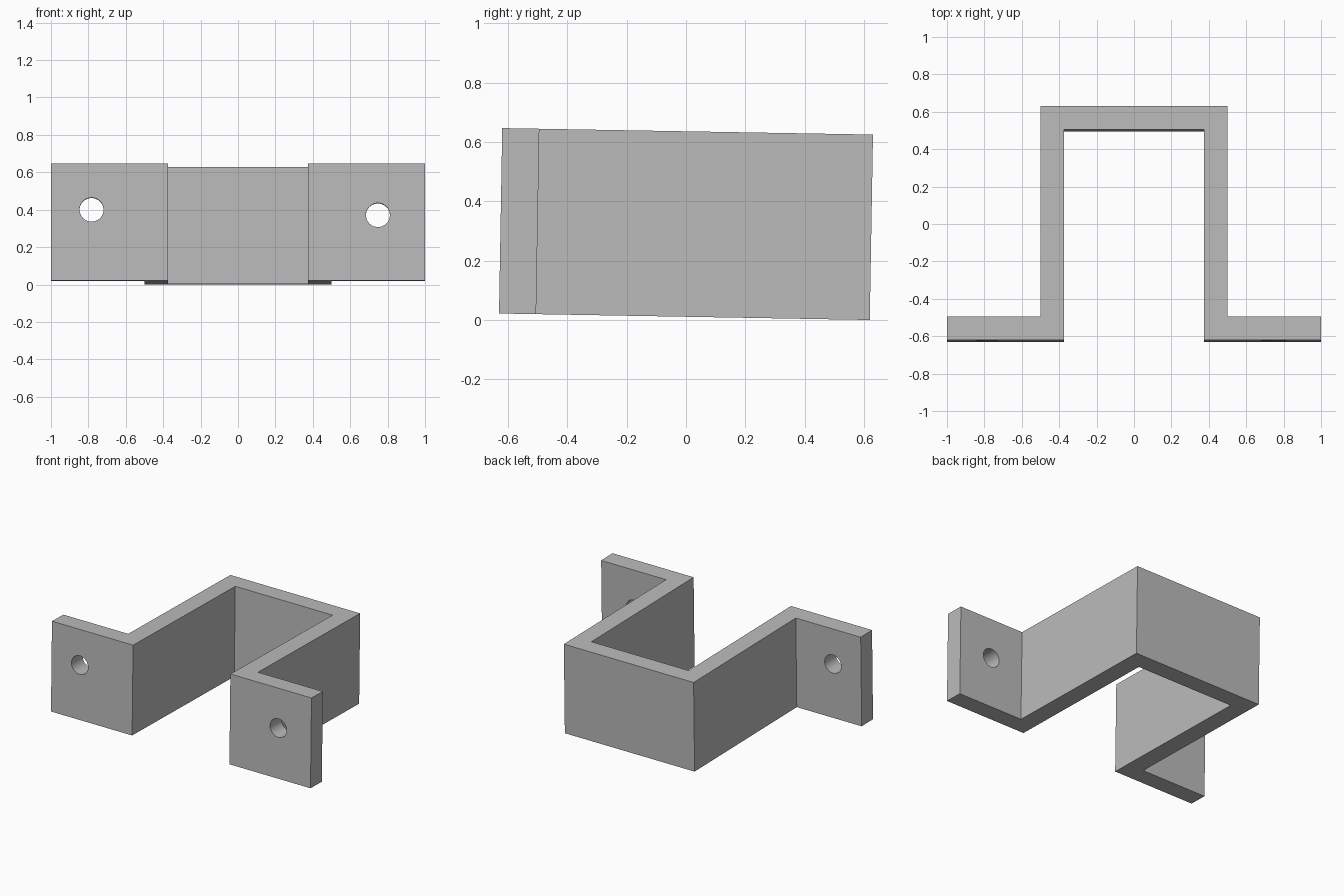
import bpy, bmesh, math
from mathutils import Matrix, Vector

cube = bpy.data.objects.get("Cube")
if cube:
    bpy.data.objects.remove(cube, do_unlink=True)

HEIGHT = 0.625
DEPTH = 1.25
WALL = 0.125
TILT = math.radians(-1)

grey = bpy.data.materials.new("plain grey")
grey.use_nodes = True
colour = (0.5, 0.5, 0.5, 1)
grey.diffuse_color = colour
grey.node_tree.nodes["Principled BSDF"].inputs["Base Color"].default_value = colour


def make_object(name, bm):
    bmesh.ops.recalc_face_normals(bm, faces=bm.faces)
    mesh = bpy.data.meshes.new(name)
    bm.to_mesh(mesh)
    bm.free()
    mesh.materials.append(grey)
    obj = bpy.data.objects.new(name, mesh)
    bpy.context.collection.objects.link(obj)
    return obj


# Bracket: hat-shaped outline, mirrored across x and extruded upwards
front, back = -DEPTH / 2, DEPTH / 2
outer = [(1, front + WALL), (0.5, front + WALL), (0.5, back)]
inner = [(0.375, back - WALL), (0.375, front), (1, front)]
mirror = lambda pts: [(-x, y) for x, y in reversed(pts)]
outline = outer + mirror(outer) + mirror(inner) + inner
bm = bmesh.new()
base = bm.faces.new([bm.verts.new((x, y, -HEIGHT / 2)) for x, y in outline])
top = bmesh.ops.extrude_face_region(bm, geom=[base])["geom"]
bmesh.ops.translate(bm, vec=(0, 0, HEIGHT),
                    verts=[v for v in top if isinstance(v, bmesh.types.BMVert)])
bracket = make_object("bracket", bm)

# Screw holes: one through each flange, at slightly different heights
bm = bmesh.new()
for x, z in ((-0.783, 0.066), (0.748, 0.037)):
    place = Matrix.Translation((x, front + WALL / 2, z)) @ Matrix.Rotation(math.pi / 2, 4, "X")
    bmesh.ops.create_cone(bm, cap_ends=True, segments=48, radius1=0.064,
                          radius2=0.064, depth=WALL * 2, matrix=place)
cutter = make_object("hole_cutter", bm)
cutter.hide_render = True
cutter.hide_viewport = True

cut = bracket.modifiers.new("screw_holes", "BOOLEAN")
cut.operation = "DIFFERENCE"
cut.solver = "EXACT"
cut.object = cutter

# Apply the cut, then remove the cutter
bpy.context.view_layer.objects.active = bracket
bracket.select_set(True)
bpy.ops.object.modifier_apply(modifier=cut.name)
bpy.data.objects.remove(cutter, do_unlink=True)
bpy.ops.object.shade_smooth_by_angle(angle=math.radians(30))

# Slight backward lean, resting on the lower back edge
bracket.data.transform(Matrix.Rotation(TILT, 4, "X"))
lowest = min(v.co.z for v in bracket.data.vertices)
bracket.data.transform(Matrix.Translation(Vector((0, 0, -lowest))))
